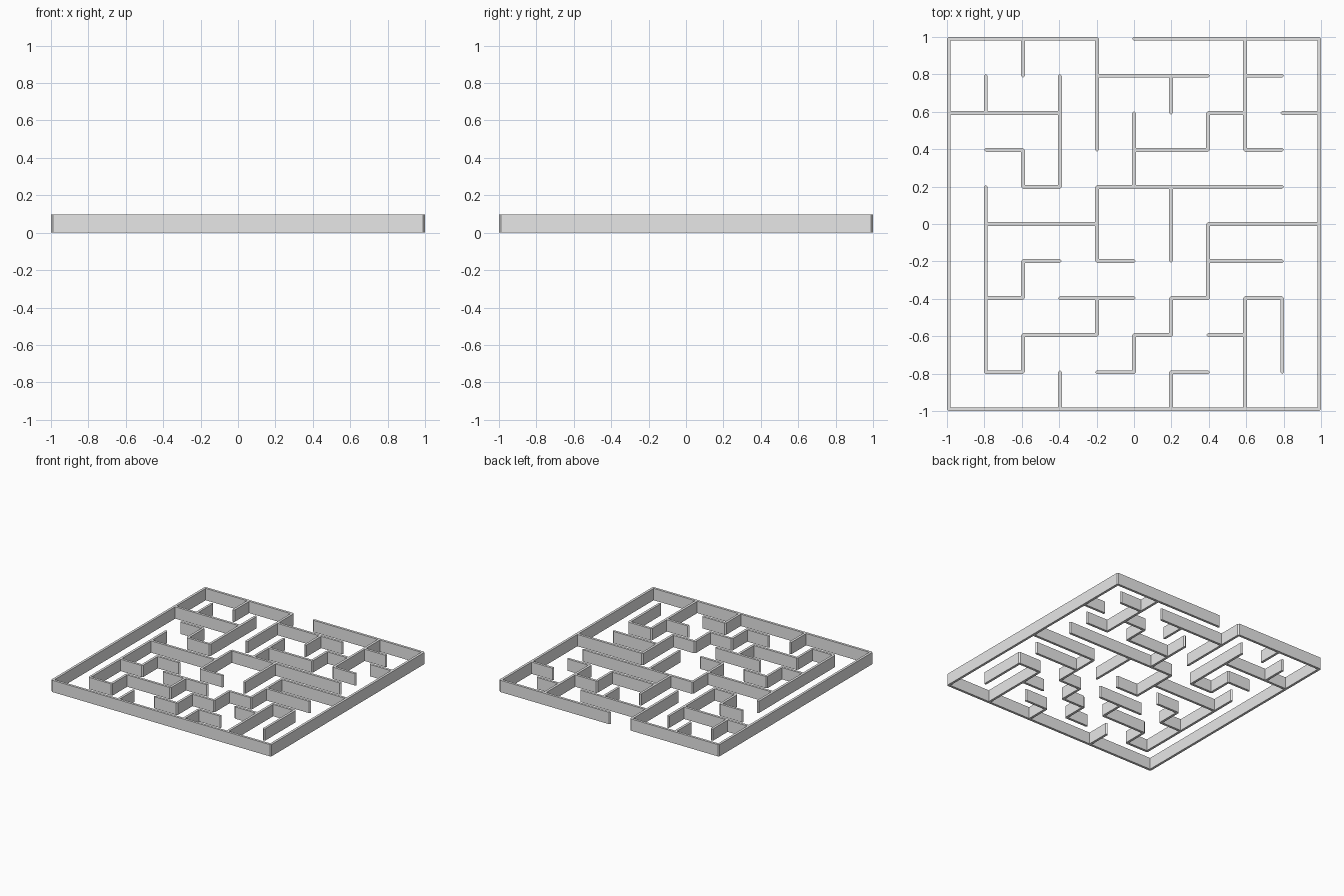
import bpy
import bmesh
from mathutils import Vector

cube = bpy.data.objects.get("Cube")
if cube:
    bpy.data.objects.remove(cube, do_unlink=True)

CELL = 0.198      # grid spacing
HALF = 0.01       # half the wall thickness
HEIGHT = 0.097

# Floor plan: each dash is one cell length of wall
ROWS = [          # walls along x, front to back
    "----------",
    ".-..-.-...",
    "..--.-.-..",
    ".-.--.-.-.",
    "..-.-..--.",
    ".---...---",
    "..-.-----.",
    ".-...--.-.",
    "---....-.-",
    "....---.-.",
    "----.-----",
]
COLUMNS = [       # walls along y, from -x to +x
    "----------",
    ".-----..-.",
    ".-.-..-..-",
    "-.....---.",
    "..-.--.---",
    ".-....--..",
    "-.-.--..-.",
    "...--..-..",
    "---....---",
    ".--.......",
    "----------",
]

stone = bpy.data.materials.new("light_grey")
stone.use_nodes = True
grey = (0.8, 0.8, 0.8, 1.0)
stone.diffuse_color = grey
stone.node_tree.nodes["Principled BSDF"].inputs["Base Color"].default_value = grey


def grid(index):
    return (index - 5) * CELL


def runs(line):
    """Start and end of every unbroken run of dashes."""
    start = None
    for i, mark in enumerate(line + "."):
        if mark == "-" and start is None:
            start = i
        elif mark != "-" and start is not None:
            yield start, i
            start = None


def add_wall(name, start, end):
    """Upright wall with pointed ends, extruded from its footprint."""
    along = (end - start).normalized() * HALF
    side = Vector((-along.y, along.x, 0))
    outline = [start - along, start - side, end - side,
               end + along, end + side, start + side]
    bm = bmesh.new()
    base = bm.faces.new([bm.verts.new(p) for p in outline])
    top = bmesh.ops.extrude_face_region(bm, geom=[base], use_keep_orig=True)["geom"]
    bmesh.ops.translate(bm, vec=(0, 0, HEIGHT),
                        verts=[v for v in top if isinstance(v, bmesh.types.BMVert)])
    bmesh.ops.recalc_face_normals(bm, faces=bm.faces)
    mesh = bpy.data.meshes.new(name)
    bm.to_mesh(mesh)
    bm.free()
    mesh.materials.append(stone)
    bpy.context.collection.objects.link(bpy.data.objects.new(name, mesh))


# Walls running left to right
for j, line in enumerate(ROWS):
    for a, b in runs(line):
        add_wall(f"cross_wall_{j}_{a}", Vector((grid(a), grid(j), 0)),
                 Vector((grid(b), grid(j), 0)))

# Walls running front to back
for i, line in enumerate(COLUMNS):
    for a, b in runs(line):
        add_wall(f"long_wall_{i}_{a}", Vector((grid(i), grid(a), 0)),
                 Vector((grid(i), grid(b), 0)))
